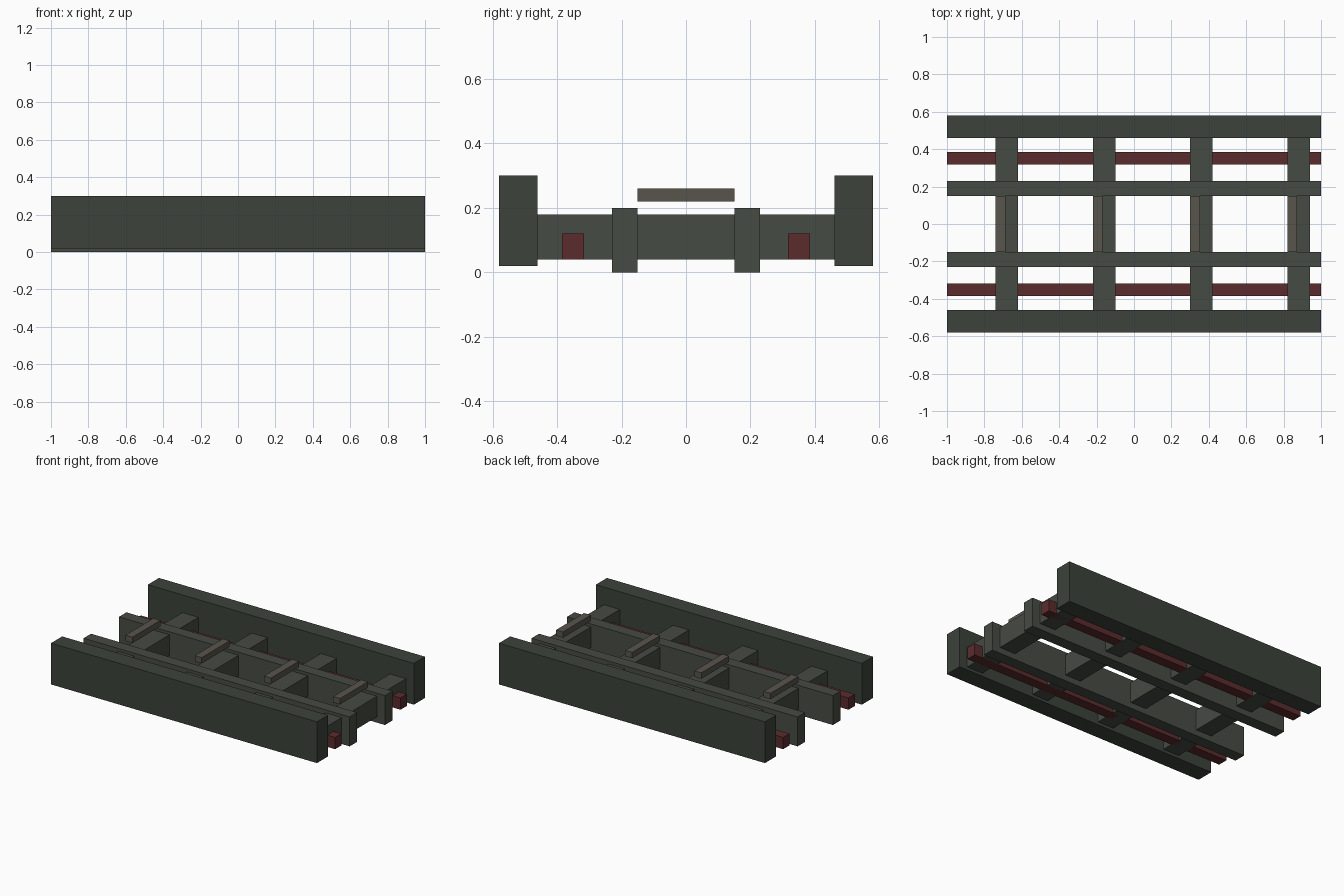
import bpy

if "Cube" in bpy.data.objects:
    bpy.data.objects.remove(bpy.data.objects["Cube"])


def material(name, rgb):
    mat = bpy.data.materials.new(name)
    mat.diffuse_color = (*rgb, 1.0)
    mat.use_nodes = True
    mat.node_tree.nodes["Principled BSDF"].inputs["Base Color"].default_value = mat.diffuse_color
    return mat


OUTER = material("dark_steel", (0.045, 0.055, 0.043))
FRAME = material("frame_steel", (0.062, 0.070, 0.056))
SLAT = material("worn_metal", (0.095, 0.090, 0.070))
RED = material("dark_red", (0.105, 0.024, 0.026))


def box(name, x, y, z, mat):
    """Box from (min, max) ranges on each axis."""
    ranges = (x, y, z)
    bpy.ops.mesh.primitive_cube_add(size=1, location=[(a + b) / 2 for a, b in ranges])
    ob = bpy.context.object
    ob.name = name
    ob.scale = [b - a for a, b in ranges]
    bpy.ops.object.transform_apply(location=False, rotation=False, scale=True)
    ob.data.materials.append(mat)
    return ob


# Full-length members, mirrored left and right
for side, s in (("front", -1), ("back", 1)):
    def rail(name, y0, y1, z, mat):
        box(f"{side}_{name}", (-1, 1), sorted((s * y0, s * y1)), z, mat)

    rail("side_wall", 0.46, 0.58, (0.02, 0.30), OUTER)
    rail("inner_rail", 0.15, 0.23, (0.0, 0.20), FRAME)
    rail("red_conduit", 0.317, 0.385, (0.04, 0.12), RED)

# Cross beams with a thin raised slat over each
for i in range(4):
    x = -0.68 + 0.52 * i
    box(f"cross_beam_{i + 1}", (x - 0.06, x + 0.06), (-0.46, 0.46), (0.04, 0.18), FRAME)
    box(f"raised_slat_{i + 1}", (x - 0.06, x - 0.008), (-0.15, 0.15), (0.22, 0.26), SLAT)
